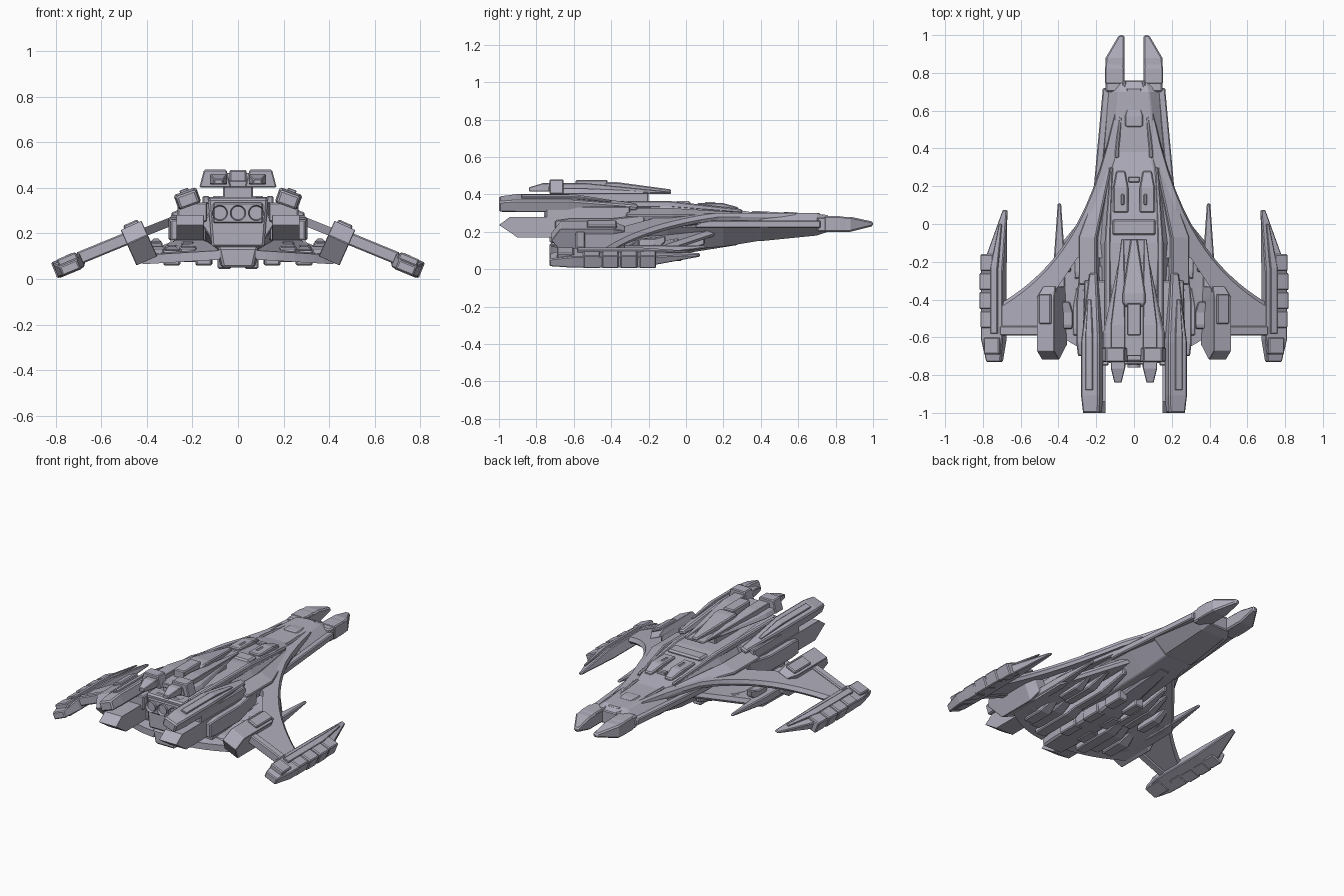
import bpy, bmesh, math
from mathutils import Vector

cube = bpy.data.objects.get("Cube")
if cube:
    bpy.data.objects.remove(cube, do_unlink=True)

# Single hull colour
COLOUR = (.43, .42, .5, 1)
hull_grey = bpy.data.materials.new("hull_grey")
hull_grey.use_nodes = True
hull_grey.diffuse_color = COLOUR
shader = hull_grey.node_tree.nodes["Principled BSDF"]
shader.inputs["Base Color"].default_value = COLOUR

WING_LEAN = .39


def finish(name, bm, mirror=False, bevel=0):
    """Turn a bmesh into a named object with chamfer and mirror."""
    bmesh.ops.recalc_face_normals(bm, faces=bm.faces)
    mesh = bpy.data.meshes.new(name)
    bm.to_mesh(mesh)
    bm.free()
    mesh.materials.append(hull_grey)
    part = bpy.data.objects.new(name, mesh)
    bpy.context.scene.collection.objects.link(part)
    if bevel:
        chamfer = part.modifiers.new("chamfer", "BEVEL")
        chamfer.width = bevel
        chamfer.segments = 1
        chamfer.angle_limit = math.radians(40)
    if mirror:
        part.modifiers.new("mirror", "MIRROR")
    return part


def loft(name, rings, mirror=False, bevel=0):
    """Skin a closed solid through six-point rings; caps fold across the middle."""
    bm = bmesh.new()
    loops = [[bm.verts.new(point) for point in ring] for ring in rings]
    for near, far in zip(loops, loops[1:]):
        for i in range(len(near)):
            bm.faces.new((near[i - 1], near[i], far[i], far[i - 1]))
    for a, b, c, d, e, f in (loops[0], loops[-1]):
        bm.faces.new((a, b, e, f))
        bm.faces.new((b, c, d, e))
    return finish(name, bm, mirror, bevel)


def beam(name, back, front, x, width, z, height, tail=1, nose=1, shoulder=.6,
         crown=1, veer=0, climb=0, lean=0, rake=0, bevel=.006):
    """Box along y standing on z, tapered past its shoulder, leaning outward,
    with an optional wedge at the back; mirrored if off centre."""
    rings = []
    section = ((1, 0), (1, .6), (1, 1), (-1, 1), (-1, .6), (-1, 0))
    for t, scale in ((0, tail), (shoulder / 4, 1), (shoulder, 1), (1, nose)):
        past = max(0, (t - shoulder) / (1 - shoulder))
        ring = []
        for side, up in section:
            across = side * width * scale / 2 * (1 + (crown - 1) * up)
            rise = up * height * scale
            along = back + (front - back) * t
            if t == 0:
                along += rake * {0: 1, 1: .6}.get(up, 0)
            ring.append((x + veer * past + across * math.cos(lean) + rise * math.sin(lean),
                         along,
                         z + climb * past + rise * math.cos(lean) - across * math.sin(lean)))
        rings.append(ring)
    return loft(name, rings, mirror=x > 0, bevel=bevel)


def plate(name, inner, outer, front, back, top, thick, rear_top=None, steps=8):
    """Wing plate lofted outward, its edges and heights given as rules of x."""
    rings = []
    half = thick / 2
    for i in range(steps + 1):
        x = inner + (outer - inner) * i / steps
        lead, trail, z = front(x), back(x), top(x)
        rear = rear_top(x) if rear_top else z
        rings.append([(x, lead - half, z), (x, lead, z - half), (x, lead - half, z - thick),
                      (x, trail, rear - thick), (x, trail, rear - half), (x, trail, rear)])
    return loft(name, rings, mirror=True)


def hull_ring(y, wide, top, keel):
    """Six-sided hull section with a flat deck and a narrow floor."""
    half = [(wide - .08, top), (wide, (top + keel) / 2), (wide / 2, keel)]
    return [(x, y, z) for x, z in half] + [(-x, y, z) for x, z in reversed(half)]


# Neck and main hull
loft("main_hull", [hull_ring(*station) for station in (
    (.76, .14, .28, .2), (.7, .16, .3, .18), (.4, .19, .3, .15), (.38, .17, .3, .15),
    (.2, .2, .33, .12), (-.1, .22, .36, .1), (-.7, .16, .36, .12))], bevel=.005)

# Split nose prongs, ridges and hatches
beam("nose_prong", back=.7, front=1, x=.1, width=.1, z=.2, height=.08,
     nose=.3, veer=-.035, climb=.03, bevel=.008)
beam("prong_collar", back=.74, front=.88, x=.103, width=.1, z=.2, height=.083, nose=.9)
beam("nose_ridge", back=.35, front=.76, x=.09, width=.02, z=.29, height=.02,
     shoulder=.1, veer=-.04, climb=-.02)
beam("neck_strake", back=.05, front=.72, x=.2, width=.04, z=.22, height=.04,
     shoulder=.1, veer=-.055)
beam("nose_hatch_front", back=.66, front=.72, x=0, width=.08, z=.28, height=.02)
beam("nose_hatch_rear", back=.51, front=.61, x=0, width=.1, z=.28, height=.025,
     tail=.8, nose=.8)


# Swept upper wing: a curved arm open behind its root, then a full panel
def leading_edge(x):
    return .52 / (x + .23) - .975


def upper_height(x):
    return min(.3, .39 - .4 * x)


plate("wing_arm", .1, .42, leading_edge, lambda x: min(-.18, .27 - 1.5 * x),
      upper_height, thick=.04)
plate("wing_panel", .41, .71, leading_edge, lambda x: -.58, upper_height, thick=.04)
beam("wing_rear_spar", back=-.59, front=-.54, x=.58, width=.24, z=.11, height=.055,
     lean=WING_LEAN)
beam("wing_root_fairing", back=-.32, front=.3, x=.22, width=.1, z=.24, height=.075,
     nose=.4, shoulder=.4, veer=-.09, climb=.03, lean=WING_LEAN)

# Lower wing falling toward its trailing edge, with stepped plates beneath
plate("lower_wing", .08, .42, lambda x: .36 - 1.2 * x, lambda x: .9 * x * x - .73,
      lambda x: .28 - .4 * x, thick=.04, rear_top=lambda x: .13 - .06 * x)
for i in range(4):
    inset = .07 * i
    for row in range(2):
        beam("belly_feather", back=inset / 2 - .66 + .3 * row, front=.1 - inset - .3 * (1 - row),
             x=.15 + inset, width=.075 - .02 * row, z=.06 + .015 * (i % 2) + .02 * row,
             height=.07, tail=.9, nose=.5, climb=.05)
beam("lower_blade", back=-.5, front=.11, x=.395, width=.06, z=.08, height=.05,
     nose=.3, shoulder=.5, climb=.03)

# Keel and its plates
beam("keel", back=-.73, front=.28, x=0, width=.15, z=.05, height=.1, tail=.9,
     nose=.5, shoulder=.5, crown=1.3, climb=.08, bevel=.01)
for i in range(3):
    start = .2 * i - .55
    beam("keel_plate", back=start, front=start + .13, x=.06, width=.06, z=.045, height=.06)

# Engine block with three round exhausts
beam("engine_block", back=-.73, front=-.3, x=0, width=.23, z=.14, height=.215,
     crown=1.15, bevel=.01)
beam("engine_plate", back=-.745, front=-.7, x=0, width=.22, z=.245, height=.09)
for side in (-1, 0, 1):
    bm = bmesh.new()
    bmesh.ops.create_cone(bm, cap_ends=True, segments=24, radius1=.034,
                          radius2=.034, depth=.05)
    cap = max(bm.faces, key=lambda face: face.calc_center_median().z)
    bmesh.ops.inset_region(bm, faces=[cap], thickness=.009)
    bmesh.ops.translate(bm, verts=cap.verts, vec=Vector((0, 0, -.03)))
    exhaust = finish("engine_exhaust", bm)
    exhaust.location = (side * .08, -.735, .29)
    exhaust.rotation_euler.x = math.pi / 2

# Upper cannons and the wedge-ended boosters beneath them
beam("upper_cannon", back=-1, front=-.26, x=.21, width=.105, z=.32, height=.07,
     tail=.85, nose=.4, shoulder=.5, lean=.35, bevel=.008)
beam("cannon_ridge", back=-.88, front=-.4, x=.234, width=.04, z=.38, height=.015,
     nose=.5, climb=-.02, lean=.35)
beam("rear_booster", back=-1, front=-.35, x=.21, width=.12, z=.17, height=.11, rake=.1)
beam("booster_strut", back=-.75, front=-.3, x=.2, width=.13, z=.25, height=.085)
beam("body_shoulder", back=-.7, front=-.22, x=.22, width=.17, z=.17, height=.1,
     tail=.9, nose=.8, climb=.04)

# Wing guns standing square to the wing
beam("wing_gun", back=-.72, front=-.33, x=.4, width=.1, z=.08, height=.17,
     nose=.7, shoulder=.85, climb=.03, lean=.42, rake=.08, bevel=.008)
beam("wing_gun_cap", back=-.53, front=-.37, x=.465, width=.07, z=.23, height=.02,
     lean=.42)

# Wing tip pods with ribs along the outer edge
beam("tip_pod", back=-.73, front=.075, x=.73, width=.125, z=.03, height=.065,
     tail=.65, nose=.2, veer=-.05, climb=.04, lean=WING_LEAN, bevel=.008)
beam("tip_pod_tail", back=-.69, front=-.6, x=.725, width=.09, z=.028, height=.08,
     lean=WING_LEAN)
for i in range(4):
    start = .1 * i - .55
    beam("tip_pod_rib", back=start, front=start + .09, x=.752 + .006 * (i in (1, 2)),
         width=.075, z=.017, height=.075, lean=WING_LEAN)
beam("tip_pod_spine", back=-.58, front=0, x=.735, width=.04, z=.09, height=.02,
     nose=.4, veer=-.03, lean=WING_LEAN)

# Raised bridge deck on its tower
beam("bridge_tower", back=-.66, front=-.2, x=0, width=.13, z=.34, height=.08)
beam("bridge_roof", back=-.7, front=-.08, x=0, width=.33, z=.402, height=.03,
     nose=.35, shoulder=.2, crown=.9)
beam("bridge_block", back=-.73, front=-.655, x=.1, width=.14, z=.402, height=.078,
     crown=.7, bevel=.005)
beam("bridge_window", back=-.736, front=-.7, x=.1, width=.08, z=.415, height=.045,
     crown=.6, bevel=0)
beam("bridge_blade", back=-.84, front=-.08, x=.085, width=.075, z=.415, height=.045,
     tail=.5, nose=.2, shoulder=.4, veer=-.025, climb=-.01)
beam("bridge_spine", back=-.44, front=-.08, x=0, width=.12, z=.41, height=.055,
     tail=.7, nose=.3, shoulder=.2)
beam("bridge_spine_box", back=-.59, front=-.42, x=0, width=.075, z=.42, height=.058)

# Deck panels and rails on the upper hull
beam("deck_hatch", back=-.06, front=.025, x=0, width=.23, z=.34, height=.025, bevel=.01)
beam("deck_panel", back=.06, front=.28, x=.07, width=.08, z=.32, height=.035,
     nose=.6, climb=-.01)
beam("deck_vent", back=.1, front=.16, x=.06, width=.02, z=.33, height=.03)
beam("deck_beacon", back=.22, front=.25, x=0, width=.06, z=.31, height=.03)
beam("hull_rail", back=-.68, front=.3, x=.14, width=.03, z=.33, height=.035,
     nose=.6, veer=-.02, climb=-.03)
